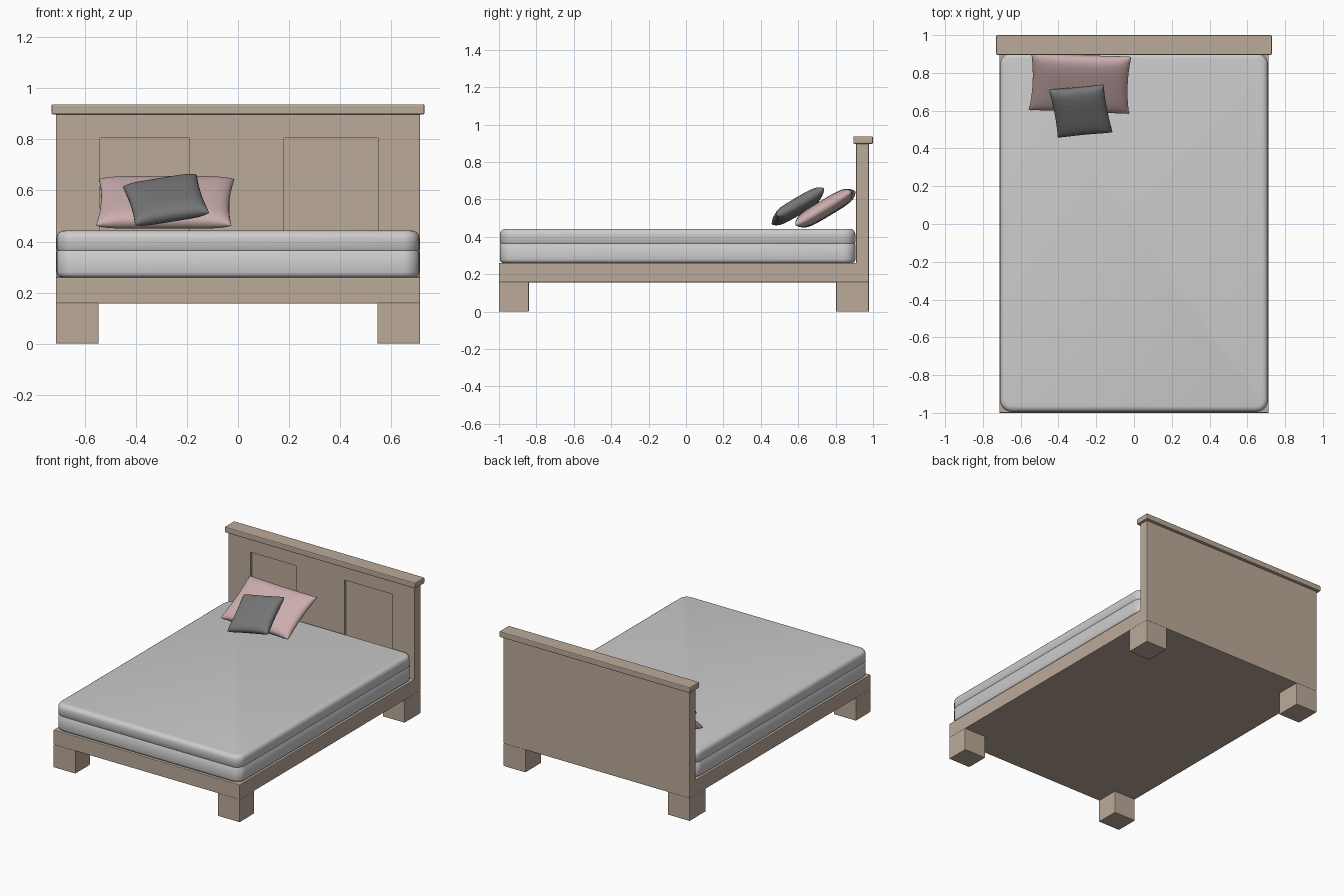
import bpy, bmesh, math
from mathutils import Matrix, Vector

if "Cube" in bpy.data.objects:
    bpy.data.objects.remove(bpy.data.objects["Cube"])


def material(name, rgb):
    m = bpy.data.materials.new(name)
    m.diffuse_color = (*rgb, 1)
    m.use_nodes = True
    m.node_tree.nodes["Principled BSDF"].inputs["Base Color"].default_value = m.diffuse_color
    return m


WOOD = material("wood", (0.50, 0.40, 0.32))
PINK = material("pink_fabric", (0.60, 0.42, 0.42))
DARK = material("dark_fabric", (0.18, 0.18, 0.18))


def add(name, bm, mat=None, bevel=0, smooth=None):
    bmesh.ops.recalc_face_normals(bm, faces=bm.faces[:])
    me = bpy.data.meshes.new(name)
    bm.to_mesh(me)
    bm.free()
    ob = bpy.data.objects.new(name, me)
    bpy.context.collection.objects.link(ob)
    if mat:
        me.materials.append(mat)
    if bevel:
        b = ob.modifiers.new("bevel", 'BEVEL')
        b.width, b.segments = bevel, 2
    if smooth:
        bpy.ops.object.select_all(action='DESELECT')
        ob.select_set(True)
        bpy.context.view_layer.objects.active = ob
        bpy.ops.object.shade_smooth_by_angle(angle=math.radians(smooth))
    return ob


def box(name, x0, x1, y0, y1, z0, z1, mat=None, bevel=0):
    bm = bmesh.new()
    size = (x1 - x0, y1 - y0, z1 - z0)
    mid = ((x0 + x1) / 2, (y0 + y1) / 2, (z0 + z1) / 2)
    bmesh.ops.create_cube(bm, size=1, matrix=Matrix.Translation(mid) @ Matrix.Diagonal((*size, 1)))
    return add(name, bm, mat, bevel)


# Base and headboard: one L-shaped side profile extruded across the width
bm = bmesh.new()
profile = [(-1, .157), (.978, .157), (.978, .905), (.91, .905), (.91, .26), (-1, .26)]
face = bm.faces.new([bm.verts.new((-.713, y, z)) for y, z in profile])
ext = bmesh.ops.extrude_face_region(bm, geom=[face])
bmesh.ops.translate(bm, vec=(1.426, 0, 0),
                    verts=[v for v in ext["geom"] if isinstance(v, bmesh.types.BMVert)])
frame = add("frame_and_headboard", bm, WOOD, .004)

# Recessed headboard panels
for name, x0, x1 in (("left", -.54, -.19), ("right", .18, .547)):
    cutter = box(name + "_panel_cutter", x0, x1, .88, .922, .30, .805)
    cutter.hide_render = True
    cutter.display_type = 'WIRE'
    cutter.hide_set(True)
    cut = frame.modifiers.new(name + "_panel", 'BOOLEAN')
    cut.operation, cut.solver, cut.object = 'DIFFERENCE', 'EXACT', cutter

box("headboard_cap", -.73, .73, .895, 1.0, .897, .937, WOOD, .006)

# Legs
for side, sx in (("left", -1), ("right", 1)):
    xa, xb = sorted((sx * .545, sx * .713))
    box("front_leg_" + side, xa, xb, -1, -.84, 0, .16, WOOD, .004)
    box("back_leg_" + side, xa, xb, .803, .978, 0, .16, WOOD, .004)


# Mattress: rounded-rectangle rings lofted upward, with a shallow seam
def ring(bm, z, inset, hx=.71, y0=-.995, y1=.906, r=.065, n=6):
    verts = []
    for k, (sx, y) in enumerate(((1, y1), (-1, y1), (-1, y0), (1, y0))):
        cx, cy = sx * (hx - r), y - r if y == y1 else y + r
        for i in range(n + 1):
            a = math.pi / 2 * (k + i / n)
            verts.append(bm.verts.new((cx + (r - inset) * math.cos(a),
                                       cy + (r - inset) * math.sin(a), z)))
    return verts


bm = bmesh.new()
R = .03
steps = [(.26 + .02 * (1 - math.cos(t)), .02 * (1 - math.sin(t))) for t in (0, .5, 1, 1.57)]
steps += [(.359, 0), (.364, .004), (.369, 0)]
steps += [(.443 - R + R * math.sin(t), R * (1 - math.cos(t))) for t in (0, .4, .8, 1.2, 1.57)]
rings = [ring(bm, z, d) for z, d in steps]
for lo, hi in zip(rings, rings[1:]):
    for i in range(len(lo)):
        j = (i + 1) % len(lo)
        bm.faces.new((lo[i], lo[j], hi[j], hi[i]))
bm.faces.new(rings[0][::-1])
bm.faces.new(rings[-1])
add("mattress", bm, smooth=50)


# Pillows: two puffed sheets joined at a pinched rim
def pillow(name, centre, across, up, width, length, thick, mat, n=28):
    u = Vector(across).normalized()
    w = u.cross(Vector(up)).normalized()
    v = w.cross(u)
    bm = bmesh.new()
    par = [math.sin(math.pi / 2 * (2 * i / n - 1)) for i in range(n + 1)]
    for s in (1, -1):
        grid = []
        for a in par:
            row = []
            for b in par:
                x = a * width / 2 * (1 - .05 * (1 - b * b))
                y = b * length / 2 * (1 - .04 * (1 - a * a))
                puff = max(0, (1 - a ** 6) * (1 - b ** 6)) ** .45
                h = s * thick / 2 * puff * (1 - .1 * (a * a + b * b))
                row.append(bm.verts.new(Vector(centre) + u * x + v * y + w * h))
            grid.append(row)
        for i in range(n):
            for j in range(n):
                bm.faces.new((grid[i][j], grid[i + 1][j], grid[i + 1][j + 1], grid[i][j + 1]))
    bmesh.ops.remove_doubles(bm, verts=bm.verts[:], dist=1e-5)
    add(name, bm, mat, smooth=80)


pillow("large_pillow", (-.285, .745, .553), (1, -.04, 0), (.02, .30, .18), .53, .35, .09, PINK)
pillow("small_pillow", (-.282, .598, .563), (1, .095, .16), (-.045, .265, .155), .295, .295, .08, DARK)
